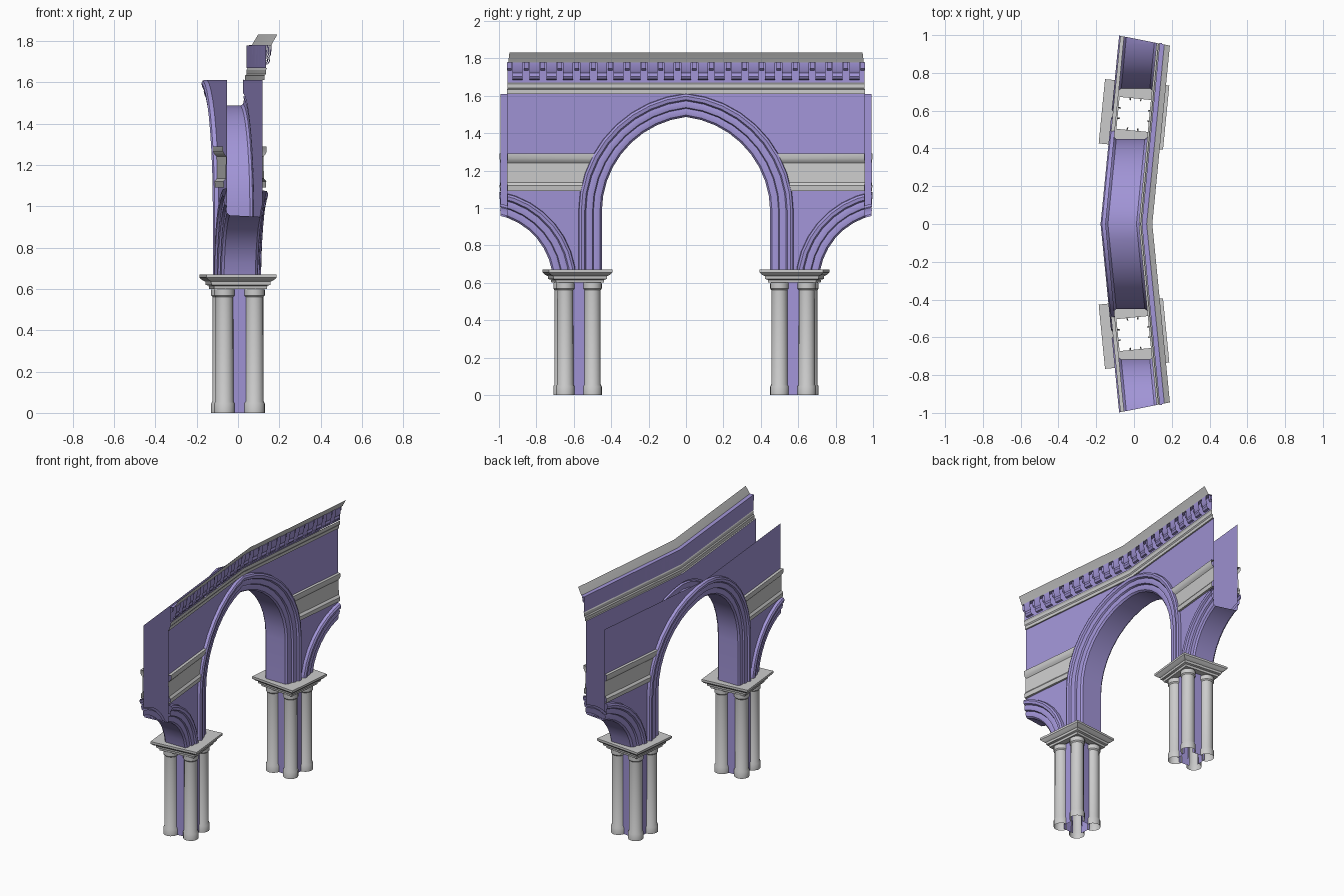
import bpy, bmesh
from math import sin, cos, acos, sqrt, pi, radians
from mathutils import Vector

if "Cube" in bpy.data.objects:
    bpy.data.objects.remove(bpy.data.objects["Cube"])

SLOPE, ANG = 0.0985, radians(11.25)   # plan bend of the wall, angle of the end cut
OUT, INN = -0.15, 0.025               # x of the two wall sheets at y = 0
SPRING, TOP = 0.67, 1.61

purple = bpy.data.materials.new("purple")
purple.diffuse_color = (0.36, 0.30, 0.68, 1)
purple.use_nodes = True
purple.node_tree.nodes["Principled BSDF"].inputs["Base Color"].default_value = purple.diffuse_color


def bend(x, y, z):
    """Place a point so that the wall slopes away from the middle."""
    return (x + SLOPE * y, y, z)


def make(name, grids, mat=None, clip=False, caps=False, mirror=True):
    """Mesh from point grids; optionally trimmed at the radial end, mirrored in y."""
    bm = bmesh.new()
    for g in grids:
        vs = [[bm.verts.new(p) for p in row] for row in g]
        for a, b in zip(vs, vs[1:]):
            for i in range(len(a) - 1):
                bm.faces.new((a[i], a[i + 1], b[i + 1], b[i]))
        if caps:
            for row in (vs[0], vs[-1]):
                bm.faces.new(row)
    bmesh.ops.remove_doubles(bm, verts=bm.verts, dist=1e-5)
    if clip:
        for co, no in (((-0.09, 1, 0), (sin(ANG), cos(ANG), 0)),
                       ((0, 0, SPRING), (0, 0, -1))):
            bmesh.ops.bisect_plane(bm, geom=bm.verts[:] + bm.edges[:] + bm.faces[:],
                                   plane_co=Vector(co), plane_no=Vector(no),
                                   clear_outer=True)
    bmesh.ops.recalc_face_normals(bm, faces=bm.faces)
    me = bpy.data.meshes.new(name)
    bm.to_mesh(me)
    bm.free()
    ob = bpy.data.objects.new(name, me)
    bpy.context.collection.objects.link(ob)
    if mat:
        me.materials.append(mat)
    bpy.ops.object.select_all(action='DESELECT')
    ob.select_set(True)
    bpy.context.view_layer.objects.active = ob
    bpy.ops.object.shade_smooth_by_angle(angle=radians(30))
    if mirror:
        m = ob.modifiers.new("mirror", 'MIRROR')
        m.use_axis = (False, True, False)
        m.merge_threshold = 0.0005
    return ob


# Arch section: three rounded bands on each face, joined by the soffit
bands = [(.125, 0), (.122, .02), (.11, .027), (.092, .024), (.085, .012), (.07, .016),
         (.05, .012), (.045, 0), (.03, .004), (.01, 0), (0, -.012)]
section = [(o, OUT - p) for o, p in bands] + [(o, INN + p) for o, p in reversed(bands)]

# Main pointed arch
N = 9
rows = [[bend(x, .45 + o, SPRING) for o, x in section]]
for i in range(N + 1):
    row = []
    for o, x in section:
        r = .51 + o
        t = acos(.06 / r) * i / N
        row.append(bend(x, max(0, r * cos(t) - .06), .98 + r * sin(t)))
    rows.append(row)
make("main_arch", [rows], purple)

# Half arches towards the neighbouring bays
rows = []
for i in range(N + 1):
    t = pi / 2 * i / N
    rows.append([bend(x, 1.08 - (.369 + o) * cos(t), .60 + (.369 + o) * sin(t))
                 for o, x in section])
make("side_half_arch", [rows], purple, clip=True)


# Wall sheets filling above the arches
def low(y):
    if y < .51:
        return .98 + sqrt(.57 ** 2 - (y + .06) ** 2)
    r = .429
    return max(SPRING, .60 + sqrt(max(0, r * r - (1.08 - y) ** 2)))


ys = sorted([i * .03 for i in range(36)] + [.5, .507, .5099, .511])
ys = [y for y in ys if abs(y - .51) > 1e-6]
for name, x in (("outer_wall", OUT), ("inner_wall", INN)):
    make(name, [[[bend(x, y, low(y)), bend(x, y, TOP)] for y in ys]], purple, clip=True)

# String courses, stopping against the arch bands
course = [(0, 1.09), (.015, 1.09), (.018, 1.12), (.006, 1.135), (.004, 1.24),
          (.012, 1.25), (.02, 1.265), (.02, 1.29), (0, 1.29)]
for name, x, s in (("outer_string_course", OUT, -1), ("inner_string_course", INN, 1)):
    start = [bend(x + s * p, sqrt(.615 ** 2 - (z - .98) ** 2) - .06, z) for p, z in course]
    end = [bend(x + s * p, 1.05, z) for p, z in course]
    make(name, [[start, end]], clip=True)


# Cornice on the inner face
def run(name, prof, mat=None):
    make(name, [[[bend(INN + p, y, z) for p, z in prof] for y in (0, 1.05)]], mat, clip=True)


run("frieze_moulding", [(0, 1.61), (.01, 1.61), (.01, 1.632), (.016, 1.64),
                        (.016, 1.66), (.022, 1.67)])
run("dentil_backing", [(.016, 1.67), (.016, 1.778), (.042, 1.78)], purple)
run("cornice_crown", [(.042, 1.778), (.048, 1.79), (.072, 1.83)])

scroll = [(.016, 1.685), (.03, 1.688), (.039, 1.703), (.035, 1.72), (.044, 1.735),
          (.046, 1.778), (.016, 1.778)]
tooth = [(.016, 1.735), (.028, 1.745), (.03, 1.778), (.016, 1.778)]
step = .09
for name, prof, w, offset in (("scroll_brackets", scroll, .027, 0),
                              ("small_dentils", tooth, .012, step / 2)):
    blocks = []
    for k in range(11):
        c = k * step + offset
        if c + w > .96:
            continue
        blocks.append([[bend(INN + p, y, z) for p, z in prof + prof[:1]]
                       for y in (max(0, c - w), c + w)])
    make(name, blocks, purple)

# Piers: four open shafts, panels between them and a stepped square capital
T = radians(5.63)


def pier(a, b, z):
    return (a * cos(T) + b * sin(T), .58 - a * sin(T) + b * cos(T), z)


shaft = [(.05, 0), (.05, .045), (.044, .056), (.043, .56), (.05, .568), (.05, .595), (.044, .605)]
quads = [(1, 1), (-1, 1), (-1, -1), (1, -1)]
columns = []
for sx, sy in quads:
    columns.append([[pier(sx * (.073 + r * cos(t)), sy * (.073 + r * sin(t)), z)
                     for t in [-pi / 2 + 1.5 * pi * i / 12 for i in range(13)]]
                    for r, z in shaft])
make("pier_columns", columns)

panels = []
for k in range(4):
    c, s = round(cos(k * pi / 2)), round(sin(k * pi / 2))
    panels.append([[pier(c * .078 - s * b, s * .078 + c * b, z) for b in (-.04, .04)]
                   for z in (.0, .605)])
make("pier_panels", panels, purple)

cap = [(.085, .60), (.128, .60), (.13, .615), (.143, .62), (.145, .635), (.158, .642),
       (.171, .655), (.171, .67), (.085, .67)]
make("pier_capitals", [[[pier(sx * w, sy * w, z) for sx, sy in quads + quads[:1]]
                        for w, z in cap]])
